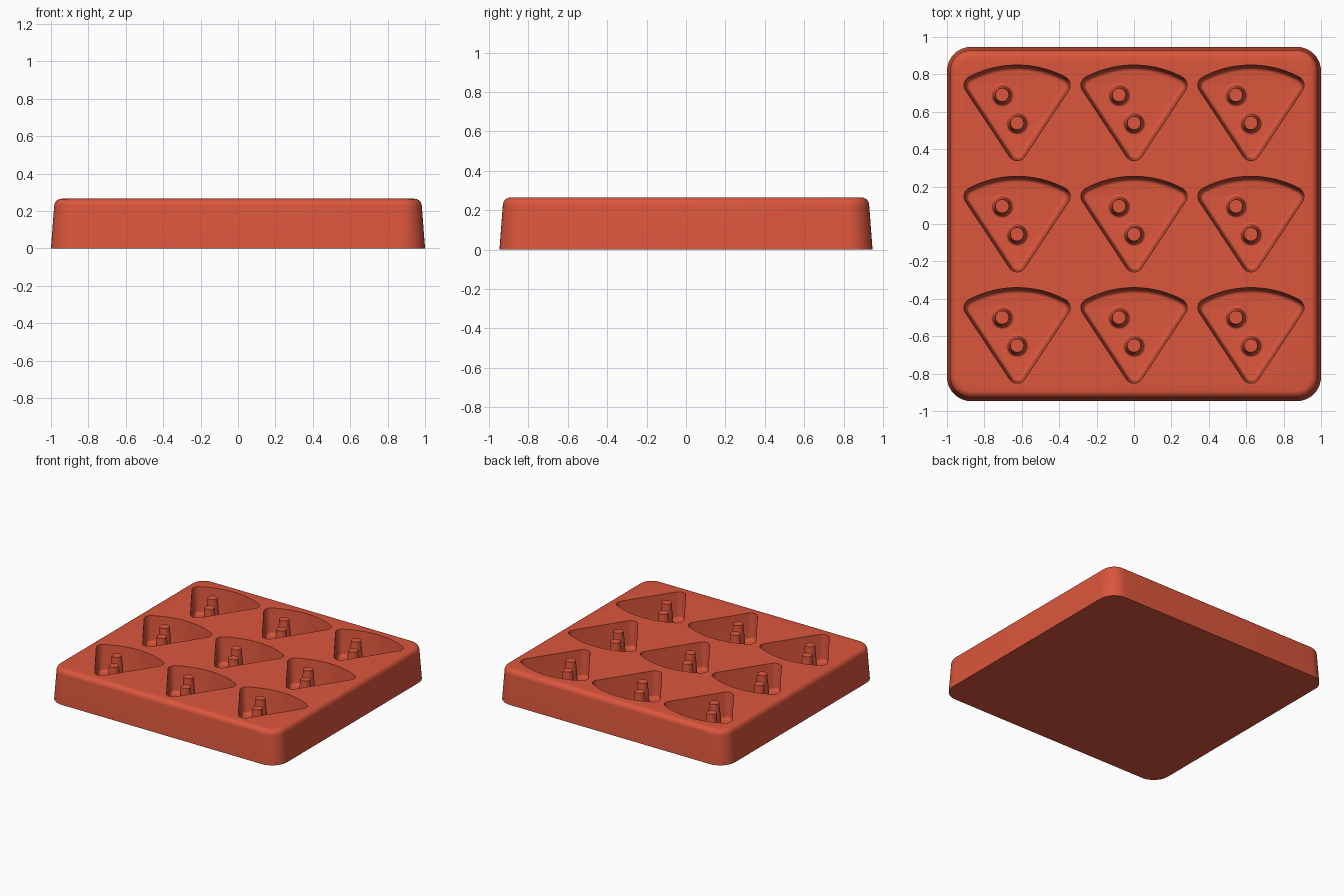
import bpy, bmesh
from math import sin, cos, pi, radians, asin

H = 0.265          # tray height
FLOOR = 0.06       # pocket floor height
SEG = 10

if "Cube" in bpy.data.objects:
    bpy.data.objects.remove(bpy.data.objects["Cube"], do_unlink=True)

mat = bpy.data.materials.new("terracotta red")
colour = (0.71, 0.093, 0.045, 1)
mat.use_nodes = True
mat.diffuse_color = colour
bsdf = next(n for n in mat.node_tree.nodes if n.type == 'BSDF_PRINCIPLED')
bsdf.inputs["Base Color"].default_value = colour


def arc(cx, cy, r, a0, a1, n=SEG):
    return [(cx + r * cos(a0 + (a1 - a0) * i / n),
             cy + r * sin(a0 + (a1 - a0) * i / n)) for i in range(n + 1)]


def rounded_rect(inset):
    """Tray outline, shrunk by inset."""
    r, pts = 0.13, []
    for k, (sx, sy) in enumerate([(1, 1), (-1, 1), (-1, -1), (1, -1)]):
        pts += arc(sx * (1 - r), sy * (0.947 - r), r - inset,
                   k * pi / 2, (k + 1) * pi / 2)
    return pts


def wedge(inset):
    """Slice outline with rounded corners, shrunk by inset."""
    half, r, radius, apex = radians(33.5), 0.05, 0.552, -0.297
    swing = half - asin(r / (radius - r))
    cx, cy = (radius - r) * sin(swing), apex + (radius - r) * cos(swing)
    rr = r - inset
    pts = arc(0, apex + r / sin(half), rr, pi + half, 2 * pi - half)
    pts += arc(cx, cy, rr, -half, pi / 2 - swing)
    pts += arc(0, apex, radius - inset, pi / 2 - swing, pi / 2 + swing, 24)[1:-1]
    pts += arc(-cx, cy, rr, pi / 2 + swing, pi + half)
    return pts


def loft(bm, outline, levels, centre=(0, 0)):
    """Closed solid through (inset, z) levels of one outline, bottom to top."""
    rings = [[bm.verts.new((x + centre[0], y + centre[1], z))
              for x, y in outline(inset)] for inset, z in levels]
    n = len(rings[0])
    for lo, hi in zip(rings, rings[1:]):
        for i in range(n):
            j = (i + 1) % n
            bm.faces.new((lo[i], lo[j], hi[j], hi[i]))
    bm.faces.new(rings[0][::-1])
    bm.faces.new(rings[-1])


def make_object(name, bm):
    bmesh.ops.recalc_face_normals(bm, faces=bm.faces)
    mesh = bpy.data.meshes.new(name)
    bm.to_mesh(mesh)
    bm.free()
    mesh.materials.append(mat)
    ob = bpy.data.objects.new(name, mesh)
    bpy.context.collection.objects.link(ob)
    return ob


def activate(ob):
    bpy.ops.object.select_all(action='DESELECT')
    ob.select_set(True)
    bpy.context.view_layer.objects.active = ob


quarter = [i * pi / 12 for i in range(7)]
grid = [(x * 0.625, y * 0.595) for y in (-1, 0, 1) for x in (-1, 0, 1)]

# Drafted tray block with a rounded top edge
bm = bmesh.new()
f = 0.04
loft(bm, rounded_rect, [(0, 0)] + [(0.017 + f * (1 - cos(a)), H - f + f * sin(a))
                                   for a in quarter])
tray = make_object("tray", bm)

# Wedge pockets with drafted walls and filleted floors
bm = bmesh.new()
f = 0.02
levels = [(0.013 + f * (1 - sin(a)), FLOOR + f * (1 - cos(a))) for a in quarter]
levels += [(0, H), (-0.003, H + 0.05)]
for c in grid:
    loft(bm, wedge, levels, c)
cutter = make_object("pocket_cutter", bm)
cutter.hide_render = True

activate(tray)
mod = tray.modifiers.new("pockets", 'BOOLEAN')
mod.operation, mod.solver, mod.object = 'DIFFERENCE', 'EXACT', cutter
bpy.ops.object.modifier_apply(modifier=mod.name)
bpy.data.objects.remove(cutter, do_unlink=True)

# Tapered pegs standing in every pocket, flared at the foot
bm = bmesh.new()
f = 0.012
levels = [(-0.028, FLOOR - 0.01)]
levels += [(-0.016 - f * (1 - sin(a)), FLOOR + f * (1 - cos(a))) for a in quarter]
levels += [(0, H - 0.002)]
for gx, gy in grid:
    for px, py in ((-0.08, 0.095), (0, -0.055)):
        loft(bm, lambda inset: arc(0, 0, 0.036 - inset, 0, 2 * pi, 32)[:-1],
             levels, (gx + px, gy + py))
pegs = make_object("pocket_pegs", bm)

for ob in (tray, pegs):
    activate(ob)
    bpy.ops.object.shade_smooth_by_angle(angle=radians(30))
